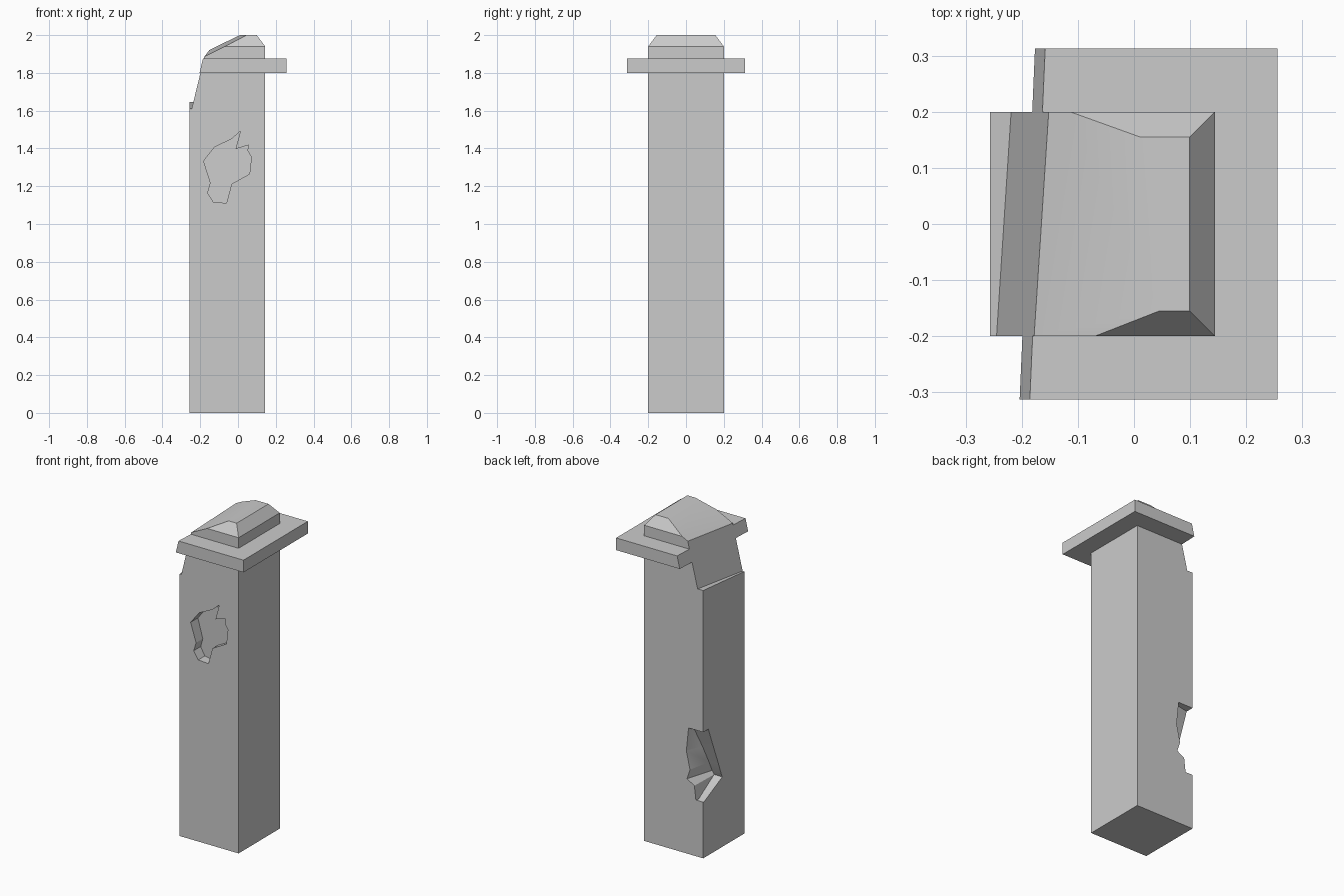
import bpy, bmesh

cube = bpy.data.objects.get("Cube")
if cube:
    bpy.data.objects.remove(cube, do_unlink=True)

stone = bpy.data.materials.new("grey stone")
stone.use_nodes = True
GREY = (0.6, 0.6, 0.6, 1)
stone.diffuse_color = GREY
stone.node_tree.nodes["Principled BSDF"].inputs["Base Color"].default_value = GREY


def loft(name, rings):
    """Closed solid through matching rings of points."""
    bm = bmesh.new()
    loops = [[bm.verts.new(p) for p in ring] for ring in rings]
    n = len(loops[0])
    for low, high in zip(loops, loops[1:]):
        for i in range(n):
            j = (i + 1) % n
            bm.faces.new((low[i], low[j], high[j], high[i]))
    bm.faces.new(loops[0])
    bm.faces.new(loops[-1])
    bmesh.ops.recalc_face_normals(bm, faces=bm.faces)
    mesh = bpy.data.meshes.new(name)
    bm.to_mesh(mesh)
    bm.free()
    mesh.materials.append(stone)
    obj = bpy.data.objects.new(name, mesh)
    bpy.context.collection.objects.link(obj)
    return obj


def rect(x0, x1, y, z):
    return [(x0, -y, z), (x1, -y, z), (x1, y, z), (x0, y, z)]


def carve(obj, cutters):
    for cutter in cutters:
        mod = obj.modifiers.new("carve", 'BOOLEAN')
        mod.operation = 'DIFFERENCE'
        mod.solver = 'EXACT'
        mod.object = cutter
    bpy.context.view_layer.update()
    graph = bpy.context.evaluated_depsgraph_get()
    mesh = bpy.data.meshes.new_from_object(obj.evaluated_get(graph))
    obj.modifiers.clear()
    obj.data = mesh
    bpy.ops.object.select_all(action='DESELECT')
    obj.select_set(True)
    bpy.context.view_layer.objects.active = obj
    bpy.ops.object.shade_smooth_by_angle()


# Square post with bevelled head, and the slab around it
LEFT, RIGHT, HALF = -0.257, 0.144, 0.2
post = loft("post", [rect(LEFT, RIGHT, HALF, 0), rect(LEFT, RIGHT, HALF, 1.94),
                     rect(LEFT + 0.045, RIGHT - 0.045, HALF - 0.045, 2)])
slab = loft("cap_slab", [rect(-0.37, 0.256, 0.3125, z) for z in (1.8, 1.875)])

# Broken upper corner: a profile swept along a slightly skewed line
profile = [(-0.5, 1.615), (-0.245, 1.61), (-0.178, 1.886), (0.15, 2.05),
           (0.15, 2.3), (-0.5, 2.3)]
break_cutter = loft("break_cutter", [
    [(x + 0.065 * (y + HALF), y, z + 0.0875 * (y + HALF)) for x, z in profile]
    for y in (-0.4, 0.4)])

# Jagged hollow in the front, deeper towards one side
outline = [(-0.182, 1.333), (-0.124, 1.407), (-0.034, 1.45), (0.013, 1.492),
           (-0.013, 1.397), (0.056, 1.418), (0.05, 1.39), (0.071, 1.354),
           (0.061, 1.265), (-0.034, 1.212), (-0.061, 1.111), (-0.13, 1.116),
           (-0.161, 1.164), (-0.145, 1.217)]
hollow_cutter = loft("hollow_cutter", [
    [(x, -0.3, z) for x, z in outline],
    [(x, -HALF + 0.045 - 0.14 * x, z) for x, z in outline]])

# Chip on the rear edge: height, cut along back, inner point, cut along side
chip = [(0.345, 0.05, 0.045, 0.02, 0.01), (0.43, 0.06, 0.055, 0.185, 0.185),
        (0.46, 0.11, 0.058, 0.17, 0.172), (0.52, 0.09, 0.062, 0.145, 0.15),
        (0.63, 0.115, 0.075, 0.1, 0.106), (0.775, 0.1, 0.09, 0.03, 0.05)]
chip_cutter = loft("chip_cutter", [
    [(LEFT - 0.1, 0.3, z), (LEFT + back, 0.3, z), (LEFT + back, HALF + 0.001, z),
     (LEFT + a, HALF - b, z), (LEFT - 0.001, HALF - side, z),
     (LEFT - 0.1, HALF - side, z)]
    for z, back, a, b, side in chip])

carve(post, [break_cutter, hollow_cutter, chip_cutter])
carve(slab, [break_cutter])
for cutter in (break_cutter, hollow_cutter, chip_cutter):
    bpy.data.objects.remove(cutter, do_unlink=True)
